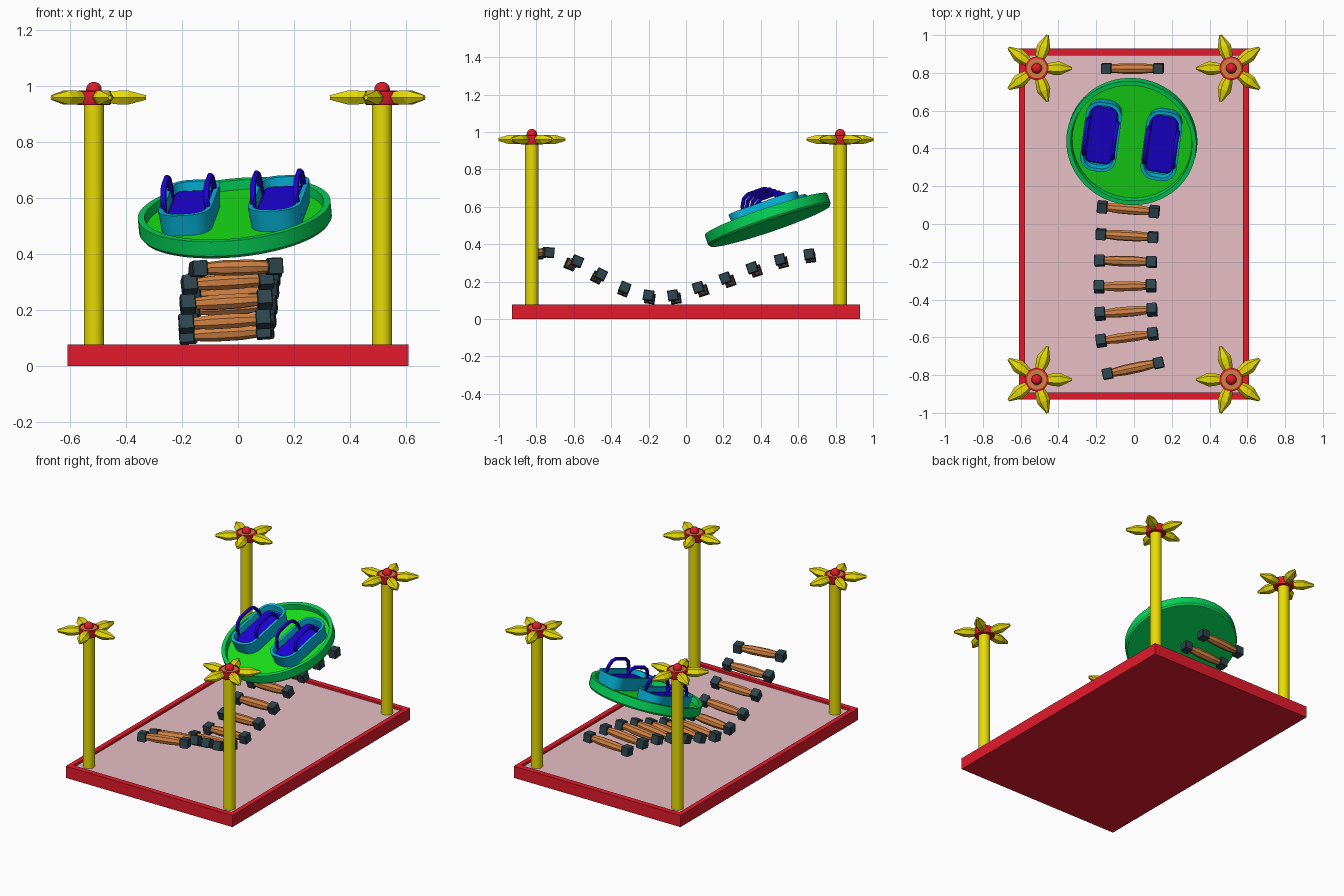
import bpy, bmesh, math
from mathutils import Matrix, Vector

if "Cube" in bpy.data.objects:
    bpy.data.objects.remove(bpy.data.objects["Cube"])

pi = math.pi


def material(name, r, g, b):
    lin = [((c / 255 + 0.055) / 1.055) ** 2.4 if c > 10 else c / 255 / 12.92 for c in (r, g, b)]
    m = bpy.data.materials.new(name)
    m.diffuse_color = (*lin, 1)
    m.use_nodes = True
    m.node_tree.nodes["Principled BSDF"].inputs["Base Color"].default_value = m.diffuse_color
    return m


RED = material("red", 228, 26, 44)
PINK = material("dusty_pink", 232, 193, 198)
YELLOW = material("yellow", 232, 220, 6)
BROWN = material("brown", 208, 130, 68)
SLATE = material("dark_slate", 46, 68, 76)
GREEN = material("rim_green", 4, 212, 88)
GRASS = material("floor_green", 24, 228, 24)
TEAL = material("teal", 6, 184, 220)
INDIGO = material("indigo", 30, 2, 220)


def loft(name, rings, mats, M=Matrix(), smooth=True):
    """Skin through rings of points; the last cap takes the second material."""
    bm = bmesh.new()
    vr = [[bm.verts.new(M @ Vector(p)) for p in ring] for ring in rings]
    n = len(vr[0])
    for a, b in zip(vr, vr[1:]):
        for i in range(n):
            bm.faces.new((a[i], a[(i + 1) % n], b[(i + 1) % n], b[i]))
    bm.faces.new(vr[0][::-1])
    bm.faces.new(vr[-1]).material_index = len(mats) - 1
    bmesh.ops.recalc_face_normals(bm, faces=bm.faces)
    return finish(name, bm, mats, smooth)


def finish(name, bm, mats, smooth=True):
    me = bpy.data.meshes.new(name)
    bm.to_mesh(me)
    bm.free()
    for m in mats:
        me.materials.append(m)
    if smooth:
        me.shade_smooth()
        me.set_sharp_from_angle(angle=math.radians(35))
    ob = bpy.data.objects.new(name, me)
    bpy.context.collection.objects.link(ob)
    return ob


def circle(r, z, n=32):
    return [(r * math.cos(2 * pi * i / n), r * math.sin(2 * pi * i / n), z) for i in range(n)]


def rect(x, y, z):
    return [(-x, -y, z), (x, -y, z), (x, y, z), (-x, y, z)]


def rounded(x, y, r, z, n=8):
    pts = []
    for k, (sx, sy) in enumerate(((1, 1), (-1, 1), (-1, -1), (1, -1))):
        for i in range(n + 1):
            a = (k + i / n) * pi / 2
            pts.append((sx * (x - r) + r * math.cos(a), sy * (y - r) + r * math.sin(a), z))
    return pts


# shallow base tray with a dusty pink floor
loft("base_tray", [rect(.61, .929, 0), rect(.61, .929, .077), rect(.578, .893, .077),
                   rect(.578, .893, .062)], [RED, PINK], smooth=False)

# four posts topped with five-pointed flowers
for sx in (-1, 1):
    for sy in (-1, 1):
        tag = ("left" if sx < 0 else "right") + ("_front" if sy < 0 else "_back")
        T = Matrix.Translation((sx * .515, sy * .824, 0))
        loft("post_" + tag, [circle(.036, .06), circle(.036, .94)], [YELLOW], T)
        loft("flower_hub_" + tag, [circle(.058, .934), circle(.062, .94), circle(.062, .982),
                                   circle(.052, .985), circle(.052, .98)], [RED, BROWN], T)
        bm = bmesh.new()
        bmesh.ops.create_uvsphere(bm, u_segments=20, v_segments=12, radius=.028,
                                  matrix=T @ Matrix.Translation((0, 0, .988)))
        finish("flower_ball_" + tag, bm, [RED])
        for k in range(5):
            R = T @ Matrix.Rotation((pi if sx > 0 else 0) + k * 2 * pi / 5, 4, 'Z')
            rings = [[(r, w * c, .96 + h * s) for c, s in
                      ((1, 0), (.5, 1), (-.5, 1), (-1, 0), (-.5, -1), (.5, -1))]
                     for r, w, h in ((.052, .024, .02), (.09, .034, .025),
                                     (.122, .036, .025), (.186, .007, .008))]
            loft(f"petal_{tag}_{k + 1}", rings, [YELLOW], R, smooth=False)

# sagging bridge of barrel-shaped rungs with dark end blocks
# centre x, y, z and yaw in degrees
RUNGS = [(-.005, -.764, .352, 12), (-.037, -.6, .30, 7.5), (-.042, -.465, .23, 4.5),
         (-.047, -.33, .16, 1), (-.045, -.197, .118, -1.5), (-.037, -.062, .118, -3.2),
         (-.03, .078, .16, -5), (-.025, .222, .21, -5), (-.02, .365, .265, -4.5),
         (-.015, .51, .31, -3), (-.01, .662, .338, -1.5), (-.008, .823, .35, 0)]
for i, (x, y, z, yaw) in enumerate(RUNGS):
    lo, hi = RUNGS[max(i - 1, 0)], RUNGS[min(i + 1, len(RUNGS) - 1)]
    pitch = math.atan2(hi[2] - lo[2], hi[1] - lo[1]) if i else -.1
    roll = math.radians(-3.5 if i else -1.5)
    M = (Matrix.Translation((x, y, z)) @ Matrix.Rotation(math.radians(yaw), 4, 'Z')
         @ Matrix.Rotation(roll, 4, 'Y') @ Matrix.Rotation(pitch, 4, 'X'))
    side = M @ Matrix.Rotation(pi / 2, 4, 'Y')
    loft(f"rung_{i + 1}", [circle(.02, -.135, 8), circle(.023, -.1, 8), circle(.028, -.05, 8),
                           circle(.028, .05, 8), circle(.023, .1, 8), circle(.02, .135, 8)],
         [BROWN], side, smooth=False)
    for sx, nm in ((-1, "left"), (1, "right")):
        E = side @ Matrix.Translation((0, 0, sx * .138))
        a, b = .0275, .024
        loft(f"rung_block_{nm}_{i + 1}", [rect(b, b, -a), rect(a, a, -b), rect(a, a, b),
                                          rect(b, b, a)], [SLATE], E, smooth=False)

# tilted round tray
N = Vector((-.10, -.34, 1)).normalized()
X = Vector((1, 0, .10))
X = (X - N * X.dot(N)).normalized()
Y = N.cross(X)
D = Matrix((X, Y, N)).transposed().to_4x4()
D = Matrix.Translation((-.014, .428, .56)) @ D @ Matrix.Rotation(math.radians(-9), 4, 'Z')
loft("round_tray", [circle(.338, -.066, 64), circle(.346, -.055, 64), circle(.346, 0, 64),
                    circle(.322, 0, 64), circle(.318, -.035, 64)], [GREEN, GRASS], D)

# two tubs with indigo seats and arched handles on the long sides
for sx, nm in ((-1, "left"), (1, "right")):
    T = D @ Matrix.Translation((sx * .162, .024, 0))
    loft("tub_" + nm, [rounded(.09, .184, .07, -.037), rounded(.096, .194, .076, .045),
                       rounded(.078, .176, .06, .045), rounded(.074, .17, .056, .005)],
         [TEAL], T)
    loft("seat_" + nm, [rounded(.072, .158, .03, 0), rounded(.072, .158, .03, .012),
                        rounded(.066, .152, .025, .018)], [INDIGO], T)
    for hx, hn in ((-1, "outer" if sx < 0 else "inner"), (1, "inner" if sx < 0 else "outer")):
        path = [(-.108, .015), (-.1, .06), (-.08, .095), (-.05, .11),
                (.04, .11), (.07, .095), (.09, .06), (.098, .015)]
        rings = []
        for j, (py, pz) in enumerate(path):
            p, q = path[max(j - 1, 0)], path[min(j + 1, len(path) - 1)]
            d = Vector((0, q[0] - p[0], q[1] - p[1])).normalized()
            up = Vector((1, 0, 0)).cross(d)
            rings.append([Vector((hx * .078, py, pz)) + .011 * (Vector((math.cos(t), 0, 0))
                          + up * math.sin(t)) for t in (k * pi / 5 for k in range(10))])
        loft(f"handle_{nm}_{hn}", rings, [INDIGO], T)
